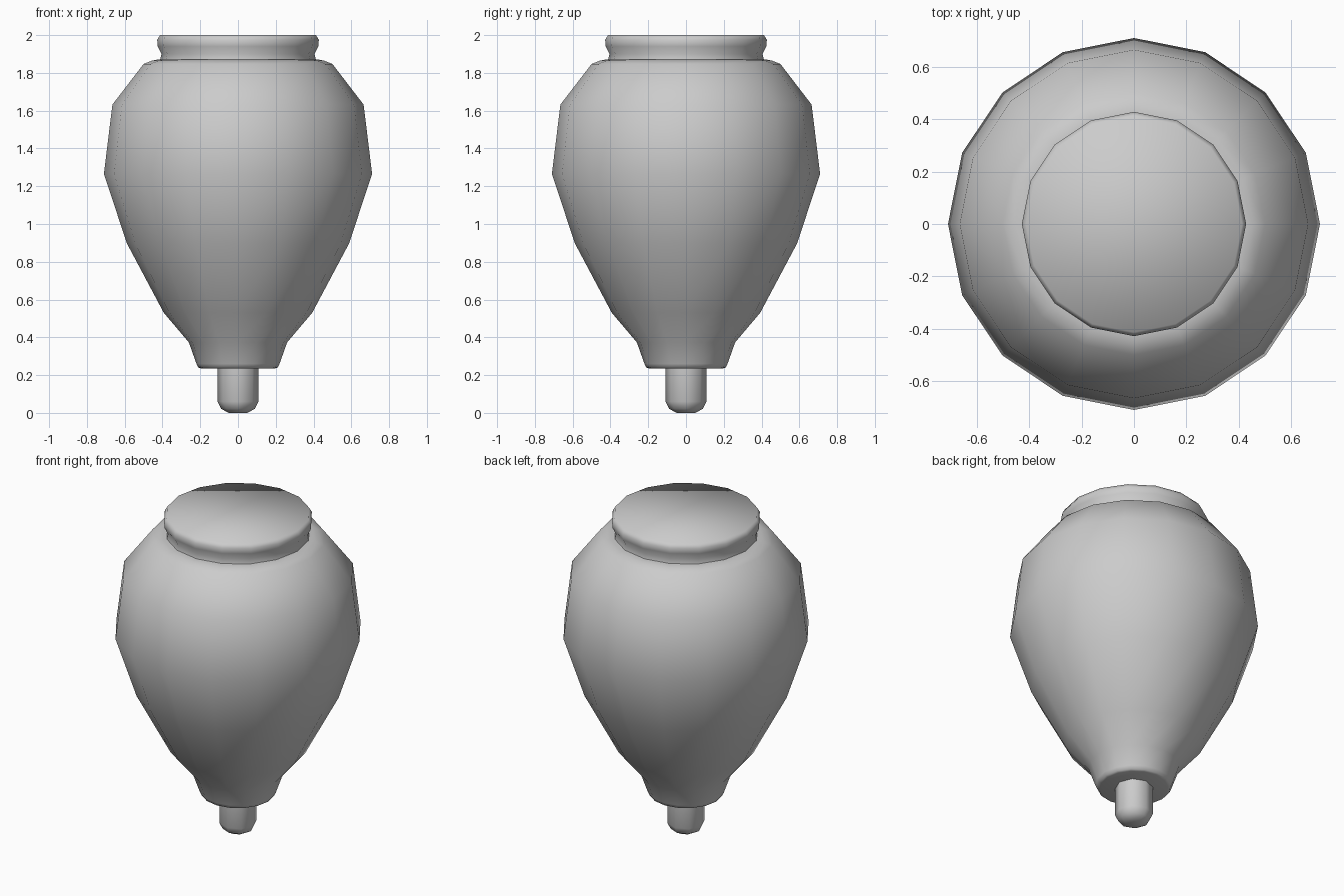
import bpy, bmesh, math

if "Cube" in bpy.data.objects:
    bpy.data.objects.remove(bpy.data.objects["Cube"])


def lathe(name, profile, sides, angle=40):
    """Revolve (radius, z) points, listed bottom to top, around z and cap both ends."""
    bm = bmesh.new()
    rings = []
    for r, z in profile:
        rings.append([bm.verts.new((r * math.cos(2 * math.pi * i / sides),
                                    r * math.sin(2 * math.pi * i / sides), z))
                      for i in range(sides)])
    for a, b in zip(rings, rings[1:]):
        for i in range(sides):
            j = (i + 1) % sides
            bm.faces.new((a[i], a[j], b[j], b[i]))
    bm.faces.new(rings[0][::-1])
    bm.faces.new(rings[-1])
    bmesh.ops.recalc_face_normals(bm, faces=bm.faces)
    mesh = bpy.data.meshes.new(name)
    bm.to_mesh(mesh)
    bm.free()
    obj = bpy.data.objects.new(name, mesh)
    bpy.context.collection.objects.link(obj)
    bpy.ops.object.select_all(action='DESELECT')
    obj.select_set(True)
    bpy.context.view_layer.objects.active = obj
    bpy.ops.object.shade_smooth_by_angle(angle=math.radians(angle))
    return obj


# Pear-shaped body with a short foot and rounded shoulder
lathe("body", [(0.195, 0.235), (0.21, 0.24), (0.22, 0.26), (0.26, 0.373),
               (0.393, 0.53), (0.588, 0.897), (0.71, 1.265), (0.665, 1.632),
               (0.50, 1.847), (0.455, 1.865), (0.43, 1.87)], 16, 50)

# Grooved collar with a flat top
lathe("collar", [(0.415, 1.86), (0.405, 1.90), (0.425, 1.94),
                 (0.428, 1.975), (0.413, 2.0)], 16, 60)

# Rounded spinning tip
lathe("tip", [(0.05, 0.0), (0.09, 0.022), (0.108, 0.06), (0.108, 0.25)], 8, 50)
